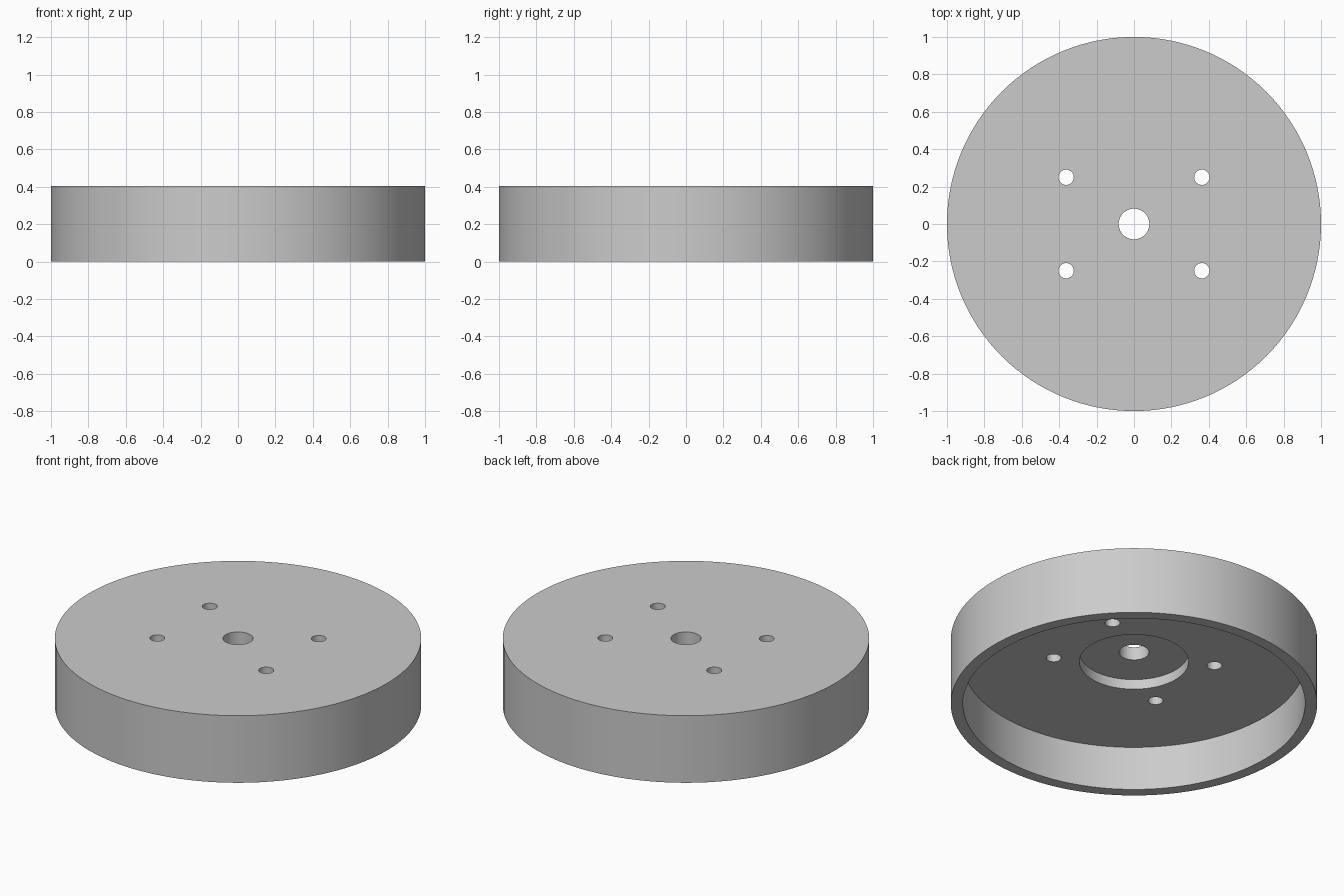
import bpy
import bmesh
from math import radians, tau
from mathutils import Matrix, Vector

default_cube = bpy.data.objects.get("Cube")
if default_cube:
    bpy.data.objects.remove(default_cube, do_unlink=True)

RADIUS, HEIGHT = 1.0, 0.404
INNER_RADIUS, FLOOR_Z = 0.934, 0.265
RECESS_RADIUS, RECESS_Z = 0.298, 0.325
BORE_RADIUS = 0.082
BOLT_RADIUS, BOLT_X, BOLT_Y = 0.041, 0.363, 0.25

grey = bpy.data.materials.new("plain grey")
grey.use_nodes = True
colour = (0.6, 0.6, 0.6, 1)
grey.diffuse_color = colour
grey.node_tree.nodes["Principled BSDF"].inputs["Base Color"].default_value = colour


def make_object(name, bm):
    bmesh.ops.recalc_face_normals(bm, faces=bm.faces)
    mesh = bpy.data.meshes.new(name)
    bm.to_mesh(mesh)
    bm.free()
    mesh.materials.append(grey)
    obj = bpy.data.objects.new(name, mesh)
    bpy.context.collection.objects.link(obj)
    return obj


def lathe(name, profile, steps):
    """Revolve a closed (radius, height) profile around z."""
    bm = bmesh.new()
    verts = [bm.verts.new((r, 0, z)) for r, z in profile]
    edges = [bm.edges.new((v, verts[i - 1])) for i, v in enumerate(verts)]
    bmesh.ops.spin(bm, geom=verts + edges, cent=(0, 0, 0), axis=(0, 0, 1),
                   angle=tau, steps=steps)
    bmesh.ops.remove_doubles(bm, verts=bm.verts, dist=1e-5)
    return make_object(name, bm)


# Hollow drum with a stepped underside and a central bore
drum = lathe("drum_cap", [
    (BORE_RADIUS, HEIGHT), (RADIUS, HEIGHT), (RADIUS, 0), (INNER_RADIUS, 0),
    (INNER_RADIUS, FLOOR_Z), (RECESS_RADIUS, FLOOR_Z),
    (RECESS_RADIUS, RECESS_Z), (BORE_RADIUS, RECESS_Z)], 128)

# Four bolt holes through the top plate
bm = bmesh.new()
for sx in (-1, 1):
    for sy in (-1, 1):
        centre = Vector((sx * BOLT_X, sy * BOLT_Y, HEIGHT))
        bmesh.ops.create_cone(bm, cap_ends=True, segments=48, radius1=BOLT_RADIUS,
                              radius2=BOLT_RADIUS, depth=0.6,
                              matrix=Matrix.Translation(centre))
cutter = make_object("bolt_hole_cutter", bm)
cutter.hide_render = True

cut = drum.modifiers.new("bolt holes", "BOOLEAN")
cut.operation = "DIFFERENCE"
cut.solver = "EXACT"
cut.object = cutter

bpy.ops.object.select_all(action="DESELECT")
drum.select_set(True)
bpy.context.view_layer.objects.active = drum
bpy.ops.object.modifier_apply(modifier=cut.name)
bpy.data.objects.remove(cutter, do_unlink=True)
bpy.ops.object.shade_smooth_by_angle(angle=radians(30))
